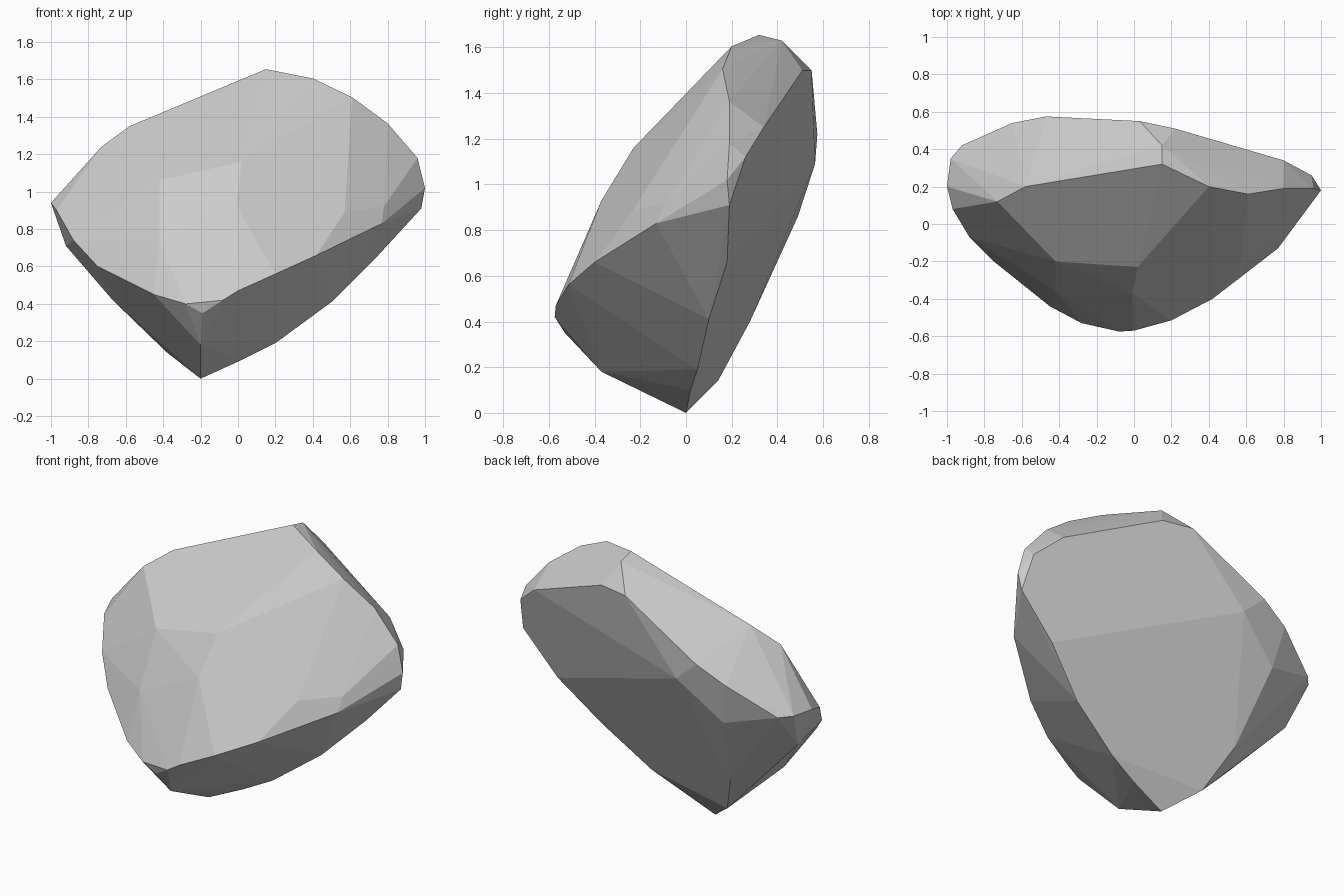
import bpy, bmesh, math

# Rim around the broad front face of the slab
front_rim = [
    (-1, .2, .94), (-.97, .08, .9), (-.88, -.07, .74), (-.75, -.2, .6), (-.45, -.44, .45),
    (-.28, -.53, .4), (-.08, -.575, .42), (0, -.57, .47), (.2, -.515, .56), (.42, -.4, .66),
    (.77, -.13, .83), (1, .18, 1.02), (.96, .19, 1.18), (.8, .19, 1.365), (.61, .16, 1.505),
    (.4, .2, 1.605), (.15, .32, 1.655), (-.58, .2, 1.35), (-.73, .12, 1.24)]

# Bulges of the front face
front_bulge = [(-.42, -.2, 1.06), (.02, -.23, 1.16), (-.01, -.37, .93),
               (-.42, -.36, .74), (.57, -.23, .89), (.78, -.09, .92), (-.72, -.15, .75)]

# Rim around the back face, with its crease and rounded top
back_rim = [
    (.02, .02, .1), (.2, .05, .19), (.5, .1, .41), (.75, .18, .66), (.98, .19, .91),
    (.95, .26, 1.12), (.8, .34, 1.25), (.22, .51, 1.5), (.03, .55, 1.5), (-.47, .575, 1.22),
    (-.65, .54, 1.12), (-.92, .42, .95), (-.98, .35, .95), (-.92, .22, .71), (-.5, .28, .4),
    (-.38, .14, .14), (-.33, .565, 1.09), (-.6, .49, .86), (.15, .42, 1.63)]

# Keel along the bottom and the lower left side
keel = [(-.2, 0, 0), (-.2, -.37, .18), (-.19, -.53, .35), (-.67, 0, .42)]

# Faceted rock: hull of the rims, with near-flat facets merged
bm = bmesh.new()
for p in front_rim + front_bulge + back_rim + keel:
    bm.verts.new(p)
hull = bmesh.ops.convex_hull(bm, input=bm.verts[:])
loose = {g for g in hull["geom_interior"] + hull["geom_unused"] if isinstance(g, bmesh.types.BMVert)}
bmesh.ops.delete(bm, geom=list(loose), context='VERTS')
bmesh.ops.dissolve_limit(bm, angle_limit=math.radians(3), verts=bm.verts[:], edges=bm.edges[:])
bmesh.ops.recalc_face_normals(bm, faces=bm.faces[:])
mesh = bpy.data.meshes.new("rock")
bm.to_mesh(mesh)
bm.free()
rock = bpy.data.objects.new("rock", mesh)
bpy.context.collection.objects.link(rock)
